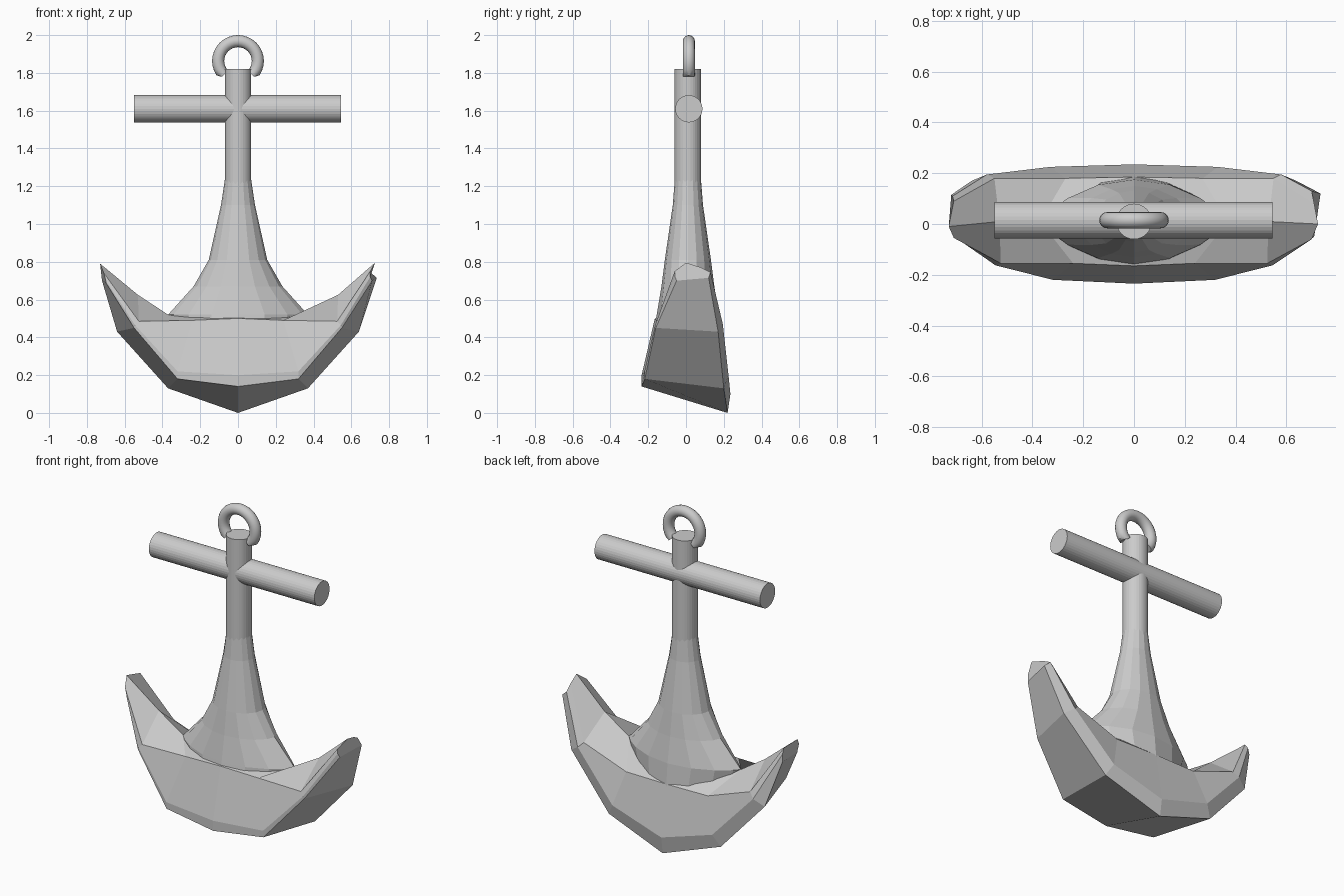
import bpy, bmesh, math

if "Cube" in bpy.data.objects:
    bpy.data.objects.remove(bpy.data.objects["Cube"])


def loft(name, sections):
    """Skin a list of closed sections and cap both ends."""
    bm = bmesh.new()
    rings = [[bm.verts.new(p) for p in s] for s in sections]
    n = len(rings[0])
    for a, b in zip(rings, rings[1:]):
        for i in range(n):
            j = (i + 1) % n
            bm.faces.new((a[i], a[j], b[j], b[i]))
    bm.faces.new(rings[0][::-1])
    bm.faces.new(rings[-1])
    bmesh.ops.recalc_face_normals(bm, faces=bm.faces)
    mesh = bpy.data.meshes.new(name)
    bm.to_mesh(mesh)
    bm.free()
    ob = bpy.data.objects.new(name, mesh)
    bpy.context.collection.objects.link(ob)
    return ob


def oval(z, rx, ry, cy=0.01, pinch=1.0, n=16):
    """Horizontal oval; pinch above 1 narrows it to points at both x ends."""
    pts = []
    for i in range(n):
        t = 2 * math.pi * i / n
        s = math.sin(t)
        pts.append((rx * math.cos(t), cy + ry * math.copysign(abs(s) ** pinch, s), z))
    return pts


# shank
loft("shank", [oval(z, 0.07, 0.07, n=32) for z in (0.7, 1.82)])

# crossbar
loft("crossbar", [[(x, 0.015 + 0.072 * math.cos(2 * math.pi * i / 32),
                    1.61 + 0.072 * math.sin(2 * math.pi * i / 32)) for i in range(32)]
                  for x in (-0.55, 0.545)])

# open ring, its ends turned inwards against the sides of the shank
sections = []
for k in range(25):
    a = math.radians(-45 + 270 * k / 24)
    sec = []
    for i in range(16):
        t = 2 * math.pi * i / 16
        r = 0.105 + 0.032 * math.cos(t)
        sec.append((r * math.cos(a), 0.015 + 0.032 * math.sin(t),
                    max(1.863 + r * math.sin(a), 1.782)))
    sections.append(sec)
ring = loft("ring", sections)
bpy.context.view_layer.objects.active = ring
ring.select_set(True)
bpy.ops.object.shade_smooth_by_angle(angle=math.radians(40))

# flared skirt, pinched towards the arms so that it blends into them
loft("flared_skirt", [oval(*row) for row in (
    (1.24, 0.069, 0.069, 0.01, 1.0), (1.1, 0.09, 0.08, 0.01, 1.0),
    (0.81, 0.155, 0.122, 0.01, 1.0), (0.67, 0.235, 0.14, 0.01, 1.2),
    (0.52, 0.37, 0.165, 0.01, 1.7), (0.25, 0.30, 0.20, 0.0, 1.7))])

# arms: back keel, front keel, front lip, front shoulder, ridge,
# back shoulder, back lip at each station
half = [
    [(0, .22, .0), (0, -.235, .14), (0, -.235, .20), (0, -.165, .50),
     (0, .01, .55), (0, .185, .40), (0, .235, .10)],
    [(.37, .20, .13), (.32, -.218, .18), (.32, -.22, .22), (.24, -.155, .49),
     (.37, .01, .52), (.27, .18, .40), (.33, .225, .20)],
    [(.64, .17, .43), (.55, -.16, .45), (.545, -.163, .465), (.525, -.155, .485),
     (.53, .01, .625), (.55, .18, .50), (.58, .195, .47)],
]
left_tip = [(-.72, .115, .70), (-.70, -.055, .69), (-.70, -.056, .70),
            (-.71, -.055, .74), (-.73, -.01, .79), (-.71, .09, .77), (-.715, .11, .74)]
right_tip = [(.735, .12, .715), (.71, -.05, .70), (.70, -.058, .72),
             (.70, -.06, .75), (.725, .0, .795), (.71, .08, .77), (.70, .13, .745)]
left = [[(-x, y, z) for x, y, z in s] for s in half[:0:-1]]
loft("arms", [left_tip] + left + half + [right_tip])
